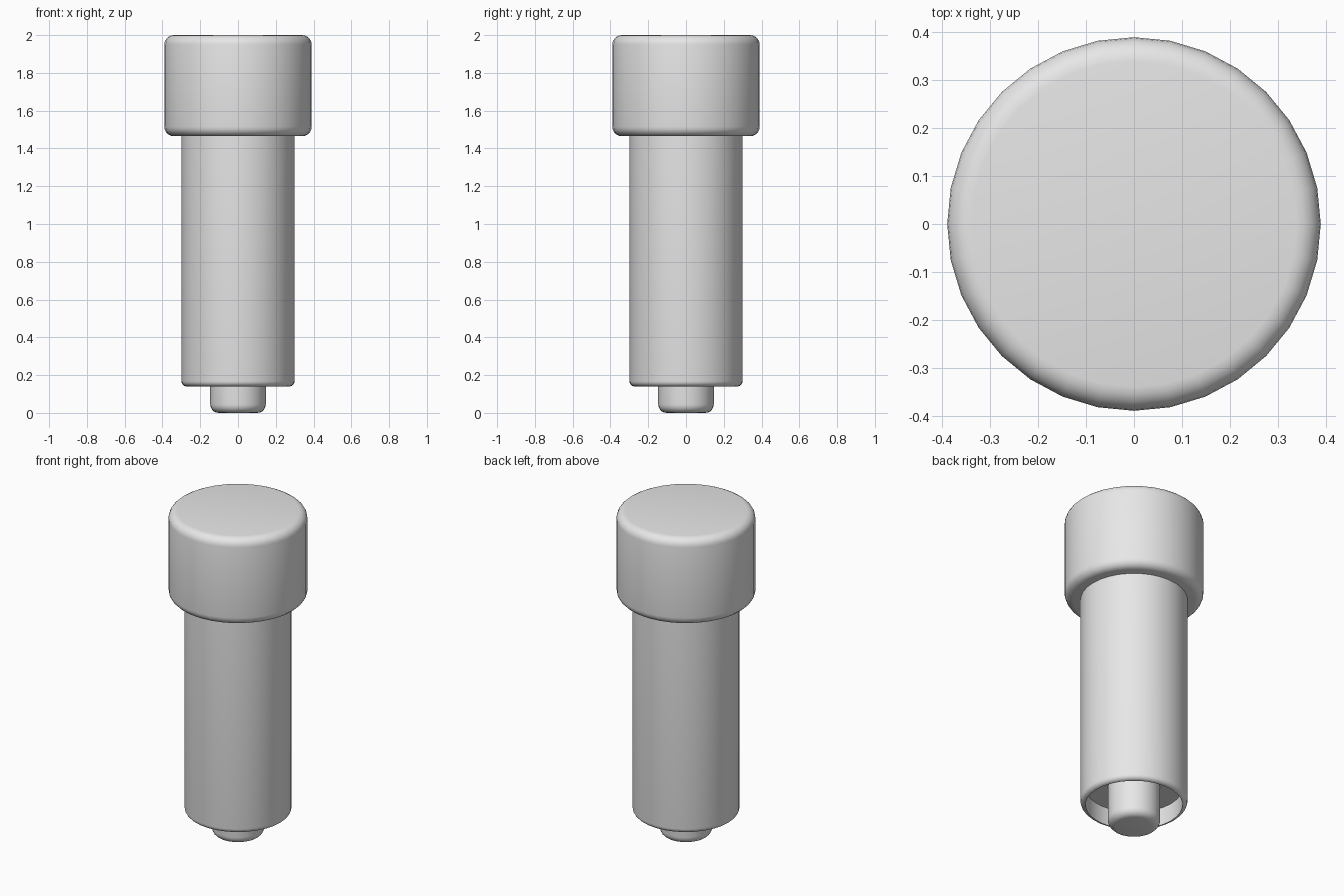
import bpy
import bmesh
from math import sin, cos, pi, radians

SIDES = 32
STEPS = 5

cube = bpy.data.objects.get("Cube")
if cube:
    bpy.data.objects.remove(cube, do_unlink=True)

grey = bpy.data.materials.new("light_grey")
grey.use_nodes = True
grey.diffuse_color = (0.8, 0.8, 0.8, 1)
grey.node_tree.nodes["Principled BSDF"].inputs["Base Color"].default_value = (0.8, 0.8, 0.8, 1)


def round_corner(radius, z, size, lower):
    """Quarter arc from the cap to the wall (lower) or from the wall to the cap."""
    side = -1 if lower else 1
    arc = []
    for i in range(STEPS + 1):
        a = pi / 2 * i / STEPS
        arc.append((radius - size + size * cos(a), z - side * size + side * size * sin(a)))
    return arc[::-1] if lower else arc


def lathe(name, profile):
    """Turn a bottom-to-top profile around z and cap both ends."""
    bm = bmesh.new()
    rings = []
    for r, z in profile:
        rings.append([bm.verts.new((r * cos(2 * pi * i / SIDES), r * sin(2 * pi * i / SIDES), z))
                      for i in range(SIDES)])
    for low, high in zip(rings, rings[1:]):
        for i in range(SIDES):
            j = (i + 1) % SIDES
            bm.faces.new((low[i], low[j], high[j], high[i]))
    bm.faces.new(rings[0][::-1])
    bm.faces.new(rings[-1])
    bmesh.ops.recalc_face_normals(bm, faces=bm.faces)
    mesh = bpy.data.meshes.new(name)
    bm.to_mesh(mesh)
    bm.free()
    mesh.materials.append(grey)
    obj = bpy.data.objects.new(name, mesh)
    bpy.context.collection.objects.link(obj)
    bpy.ops.object.select_all(action='DESELECT')
    obj.select_set(True)
    bpy.context.view_layer.objects.active = obj
    bpy.ops.object.shade_smooth_by_angle(angle=radians(35))
    return obj


# Wide head with rounded rims
lathe("head", round_corner(0.39, 1.465, 0.05, True) + round_corner(0.39, 2.0, 0.05, False))

# Barrel with a recess in its lower end; the top sits inside the head
lathe("barrel", [(0.272, 0.25)] + round_corner(0.3, 0.14, 0.028, True) + [(0.3, 1.5)])

# Tip pin, reaching up into the recess
lathe("tip_pin", round_corner(0.147, 0.0, 0.045, True) + [(0.147, 0.27)])
